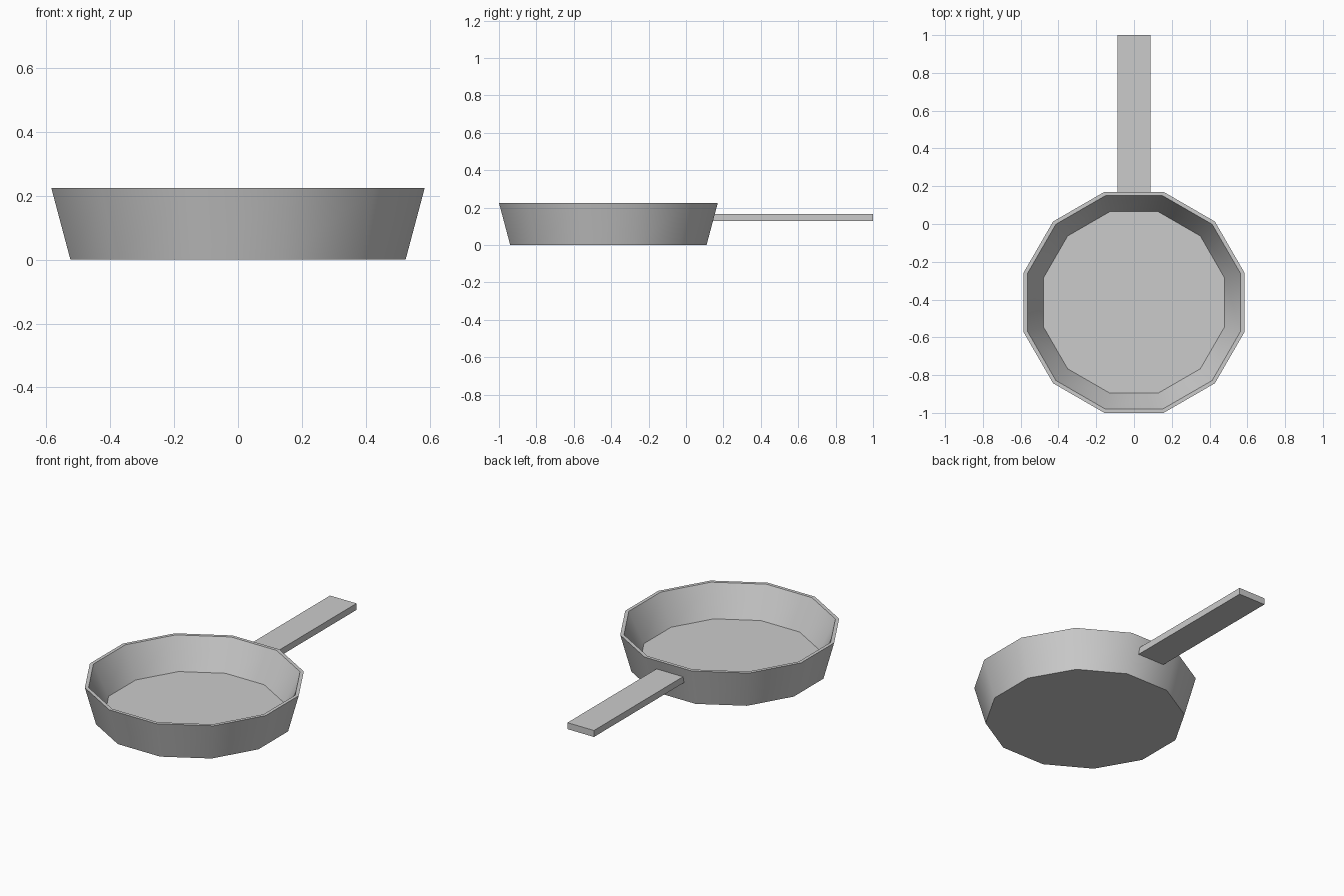
import bpy
import bmesh
from math import radians, cos, sin, pi

cube = bpy.data.objects.get("Cube")
if cube:
    bpy.data.objects.remove(cube, do_unlink=True)

SIDES = 12
CENTRE_Y = -0.415

metal = bpy.data.materials.new("grey metal")
metal.use_nodes = True
colour = (0.6, 0.6, 0.6, 1)
metal.diffuse_color = colour
metal.node_tree.nodes["Principled BSDF"].inputs["Base Color"].default_value = colour


def finish(bm, name):
    """Turn a bmesh into a shaded object."""
    bmesh.ops.recalc_face_normals(bm, faces=bm.faces)
    mesh = bpy.data.meshes.new(name)
    bm.to_mesh(mesh)
    bm.free()
    mesh.materials.append(metal)
    obj = bpy.data.objects.new(name, mesh)
    bpy.context.collection.objects.link(obj)
    bpy.ops.object.select_all(action='DESELECT')
    obj.select_set(True)
    bpy.context.view_layer.objects.active = obj
    bpy.ops.object.shade_smooth_by_angle(angle=radians(40))
    return obj


def ring(bm, apothem, z):
    """Polygon ring with a flat side towards +y and -y."""
    r = apothem / cos(pi / SIDES)
    angles = [2 * pi * (i + 0.5) / SIDES for i in range(SIDES)]
    return [bm.verts.new((r * cos(a), CENTRE_Y + r * sin(a), z)) for a in angles]


# Pan bowl: outer base, outer rim, inner rim, inner floor
bm = bmesh.new()
profile = [(0.525, 0), (0.585, 0.225), (0.565, 0.225), (0.48, 0.045)]
rings = [ring(bm, a, z) for a, z in profile]
for low, high in zip(rings, rings[1:]):
    for i in range(SIDES):
        j = (i + 1) % SIDES
        bm.faces.new((low[i], low[j], high[j], high[i]))
bm.faces.new(rings[0])
bm.faces.new(rings[-1])
finish(bm, "pan_bowl")

# Flat handle, its inner end buried in the bowl wall
bm = bmesh.new()
bmesh.ops.create_cube(bm, size=1)
y0, y1, z0, z1 = 0.135, 1.0, 0.127, 0.166
bmesh.ops.scale(bm, verts=bm.verts, vec=(0.176, y1 - y0, z1 - z0))
bmesh.ops.translate(bm, verts=bm.verts, vec=(0, (y0 + y1) / 2, (z0 + z1) / 2))
finish(bm, "handle")
